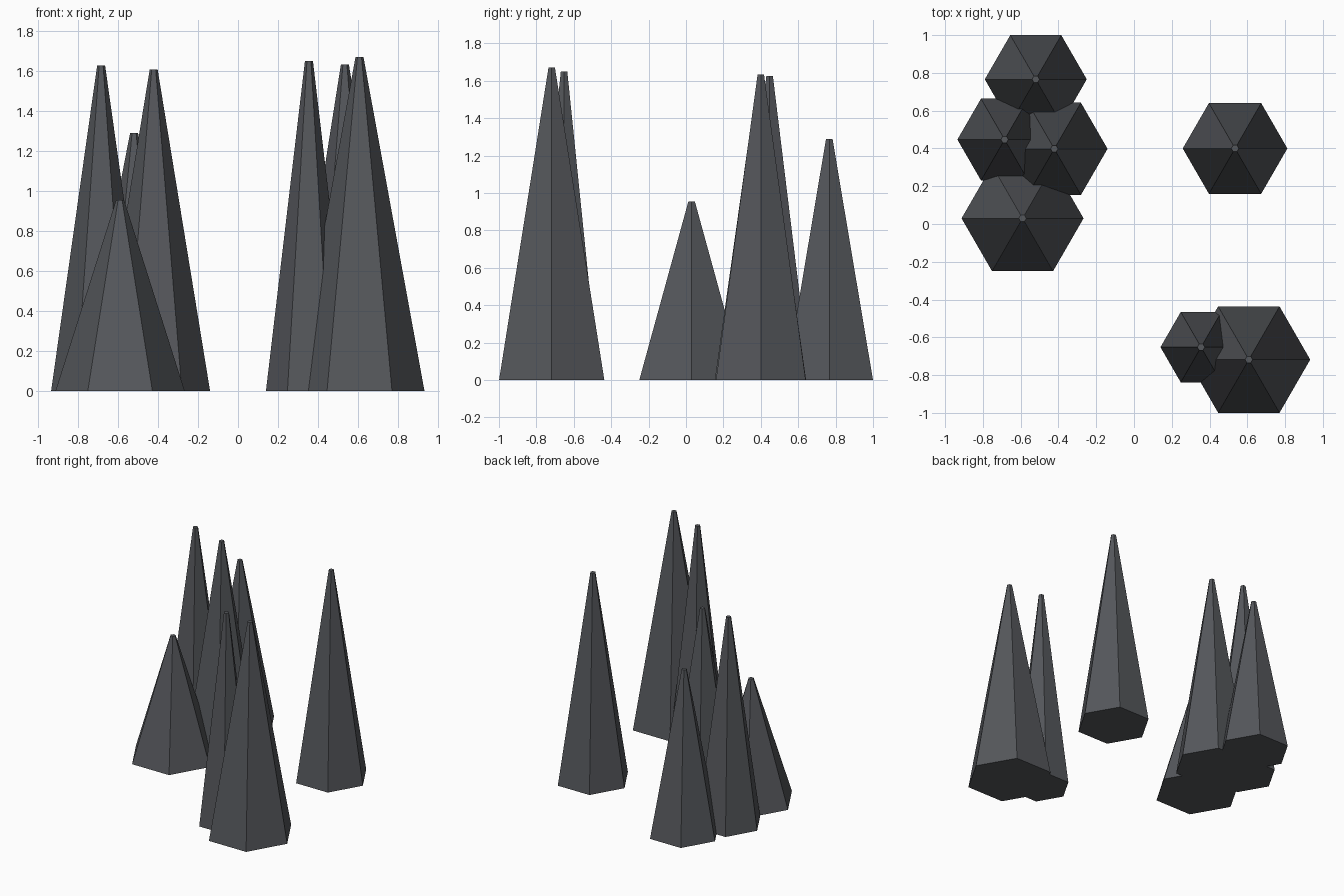
import bpy
from math import cos, sin, pi
import bmesh

if "Cube" in bpy.data.objects:
    bpy.data.objects.remove(bpy.data.objects["Cube"])

# Dark stone material
stone = bpy.data.materials.new("dark_stone")
stone.diffuse_color = (0.09, 0.095, 0.105, 1)
stone.use_nodes = True
stone.node_tree.nodes["Principled BSDF"].inputs["Base Color"].default_value = stone.diffuse_color

TIP = 0.02  # radius of the blunt tip


def spike(name, x, y, radius, height):
    """Six-sided tapered spike with corners on the x axis."""
    bm = bmesh.new()
    rings = []
    for r, z in ((radius, 0), (TIP, height)):
        rings.append([bm.verts.new((r * cos(i * pi / 3), r * sin(i * pi / 3), z))
                      for i in range(6)])
    low, high = rings
    for i in range(6):
        j = (i + 1) % 6
        bm.faces.new((low[i], low[j], high[j], high[i]))
    bm.faces.new(low[::-1])
    bm.faces.new(high)
    mesh = bpy.data.meshes.new(name)
    bm.to_mesh(mesh)
    bm.free()
    mesh.materials.append(stone)
    ob = bpy.data.objects.new(name, mesh)
    ob.location = (x, y, 0)
    bpy.context.collection.objects.link(ob)


# Left cluster
spike("spike_left_back", -0.52, 0.766, 0.27, 1.29)
spike("spike_left_outer", -0.685, 0.447, 0.25, 1.627)
spike("spike_left_inner", -0.422, 0.398, 0.282, 1.607)
spike("spike_left_front", -0.59, 0.03, 0.323, 0.955)
# Lone spike
spike("spike_right_back", 0.535, 0.40, 0.277, 1.633)
# Right front pair
spike("spike_front_small", 0.355, -0.652, 0.215, 1.65)
spike("spike_front_large", 0.608, -0.718, 0.325, 1.67)
